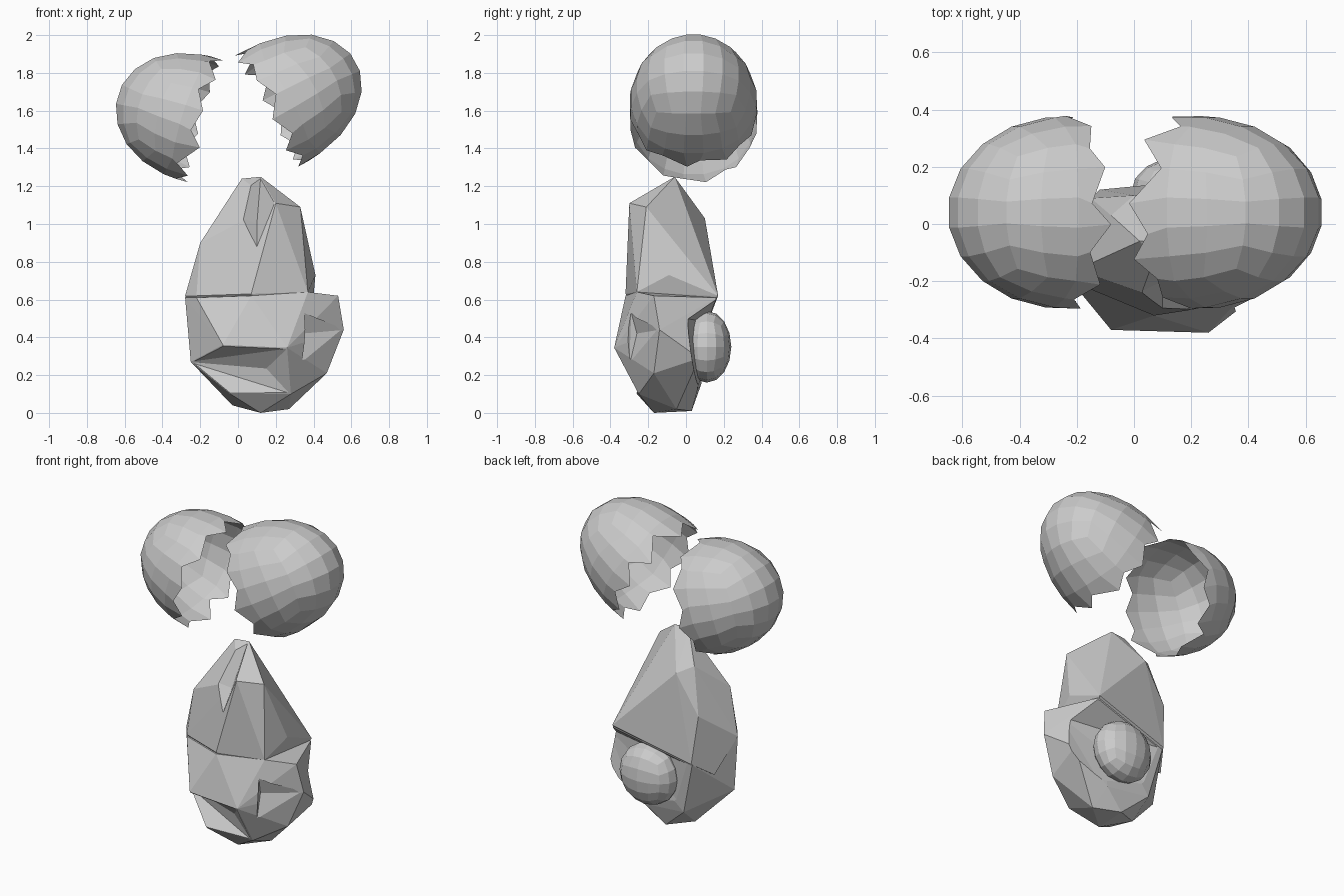
import bpy, bmesh, math, random
from mathutils import Vector

cube = bpy.data.objects.get("Cube")
if cube:
    bpy.data.objects.remove(cube, do_unlink=True)

grey = bpy.data.materials.new("light_grey")
grey.use_nodes = True
grey.diffuse_color = (0.6, 0.6, 0.6, 1)
grey.node_tree.nodes["Principled BSDF"].inputs["Base Color"].default_value = (0.6, 0.6, 0.6, 1)


def finish(name, bm):
    mesh = bpy.data.meshes.new(name)
    bm.to_mesh(mesh)
    bm.free()
    mesh.materials.append(grey)
    obj = bpy.data.objects.new(name, mesh)
    bpy.context.collection.objects.link(obj)
    return obj


def faceted_ball(cuts):
    """Round ball made of even quads."""
    bm = bmesh.new()
    bmesh.ops.create_cube(bm, size=2)
    bmesh.ops.subdivide_edges(bm, edges=bm.edges[:], cuts=cuts, use_grid_fill=True)
    for v in bm.verts:
        v.co = Vector([math.tan(c * math.pi / 4) for c in v.co]).normalized()
    return bm


def hull(name, points):
    bm = bmesh.new()
    for p in points:
        bm.verts.new(p)
    bmesh.ops.convex_hull(bm, input=bm.verts[:])
    bmesh.ops.delete(bm, geom=[v for v in bm.verts if not v.link_faces], context='VERTS')
    bmesh.ops.recalc_face_normals(bm, faces=bm.faces[:])
    return finish(name, bm)


def combine(target, other, operation):
    """Apply a boolean and discard the second object."""
    mod = target.modifiers.new(operation.lower(), 'BOOLEAN')
    mod.operation = operation
    mod.solver = 'EXACT'
    mod.object = other
    other.hide_render = True
    bpy.context.view_layer.update()
    graph = bpy.context.evaluated_depsgraph_get()
    mesh = bpy.data.meshes.new_from_object(target.evaluated_get(graph))
    target.modifiers.clear()
    target.data = mesh
    bpy.data.objects.remove(other, do_unlink=True)


def half_shell(name, centre, axis, depth, radius, seed):
    """Half egg shell with a broken rim; axis points to its pole."""
    rng = random.Random(seed)
    bm = faceted_ball(4)
    low = [f for f in bm.faces if f.calc_center_median().z < -0.1]
    bmesh.ops.delete(bm, geom=low, context='FACES')
    rim = [v for v in bm.verts if v.is_boundary]
    rim.sort(key=lambda v: math.atan2(v.co.y, v.co.x))
    for i, v in enumerate(rim):
        # alternate long teeth and notches around the rim
        z = rng.uniform(-0.17, -0.07) if i % 2 else rng.uniform(-0.03, 0.08)
        turn = math.atan2(v.co.y, v.co.x) + rng.uniform(-0.07, 0.07)
        v.co = (math.cos(turn), math.sin(turn), z)
    spin = Vector((0, 0, 1)).rotation_difference(Vector(axis))
    for v in bm.verts:
        v.co = spin @ Vector((v.co.x * radius, v.co.y * radius, v.co.z * depth)) + Vector(centre)
    return finish(name, bm)


# Two broken shell halves
half_shell("shell_half_right", (-0.23, 0.04, 1.56), (-0.95, 0, 0.3), 0.43, 0.34, 3)
half_shell("shell_half_left", (0.21, 0.04, 1.63), (0.87, 0, 0.48), 0.48, 0.34, 8)

# Egg white: tapering upper mass
egg_white = hull("egg_white", [
    (0.02, -0.06, 1.24), (0.12, -0.06, 1.25),
    (0.2, -0.3, 1.11), (0.33, -0.21, 1.09),
    (-0.08, 0.03, 1.07), (0, 0.1, 1.03), (0.26, 0.09, 0.84),
    (-0.2, -0.16, 0.9), (-0.15, 0.09, 0.79),
    (-0.28, -0.12, 0.62), (-0.22, -0.2, 0.62),
    (0.07, -0.32, 0.63), (0.37, -0.26, 0.64),
    (0.41, -0.09, 0.73), (0.4, 0.17, 0.62),
    (-0.12, 0.12, 0.49), (-0.2, 0, 0.4),
    (0.3, -0.2, 0.45), (0.3, 0, 0.45)])

# Fold running down the front of the tip
fold = hull("fold_cutter", [
    (0.12, -0.07, 1.25), (0.2, -0.31, 1.11), (0.1, -0.34, 0.82),
    (0.1, -0.2, 1), (-0.15, -0.32, 1.1)])
combine(egg_white, fold, 'DIFFERENCE')

# Egg white: heavy lower mass with a side bulge and a front lip
lower = hull("lower_mass", [
    (-0.28, -0.12, 0.61), (-0.22, -0.2, 0.61),
    (0.07, -0.32, 0.62), (0.37, -0.26, 0.64),
    (0.53, -0.17, 0.62), (0.56, -0.14, 0.44),
    (0.4, 0.16, 0.61), (0.5, 0.07, 0.29), (0.47, -0.17, 0.21),
    (-0.08, -0.37, 0.36), (0.26, -0.38, 0.345),
    (-0.25, -0.13, 0.27), (-0.12, 0.11, 0.48),
    (-0.04, -0.26, 0.1), (0.28, -0.25, 0.1),
    (-0.03, -0.05, 0.04), (-0.04, 0.08, 0.15), (0.25, 0.06, 0.12),
    (0.12, -0.17, 0), (0.12, 0.03, 0.01), (0.27, -0.05, 0.02)])
combine(egg_white, lower, 'UNION')

# Hollow under the front lip
hollow = hull("hollow_cutter", [
    (-0.26, -0.14, 0.27), (-0.07, -0.24, 0.19), (0.15, -0.25, 0.235),
    (-0.08, -0.372, 0.355), (0.26, -0.382, 0.34),
    (-0.04, -0.262, 0.105), (0.27, -0.257, 0.105), (0, -0.6, 0.2)])
combine(egg_white, hollow, 'DIFFERENCE')

# Notch in the front of the side bulge
notch = hull("notch_cutter", [
    (0.35, -0.29, 0.53), (0.57, -0.14, 0.44), (0.34, -0.26, 0.42),
    (0.34, -0.3, 0.25), (0.5, -0.5, 0.4)])
combine(egg_white, notch, 'DIFFERENCE')

# Shallow dish in the back that holds the yolk
dish = hull("dish_cutter", [
    (0.41, 0.17, 0.61), (0.55, 0, 0.5), (0.55, 0.03, 0.28),
    (0.3, 0.065, 0.11), (-0.05, 0.1, 0.2), (-0.1, 0.115, 0.48),
    (0.2, 0.5, 0.4)])
combine(egg_white, dish, 'DIFFERENCE')

# Yolk set into the back
bm = faceted_ball(3)
for v in bm.verts:
    v.co = Vector((v.co.x * 0.19, v.co.y * 0.13, v.co.z * 0.19)) + Vector((0.18, 0.11, 0.35))
finish("yolk", bm)
